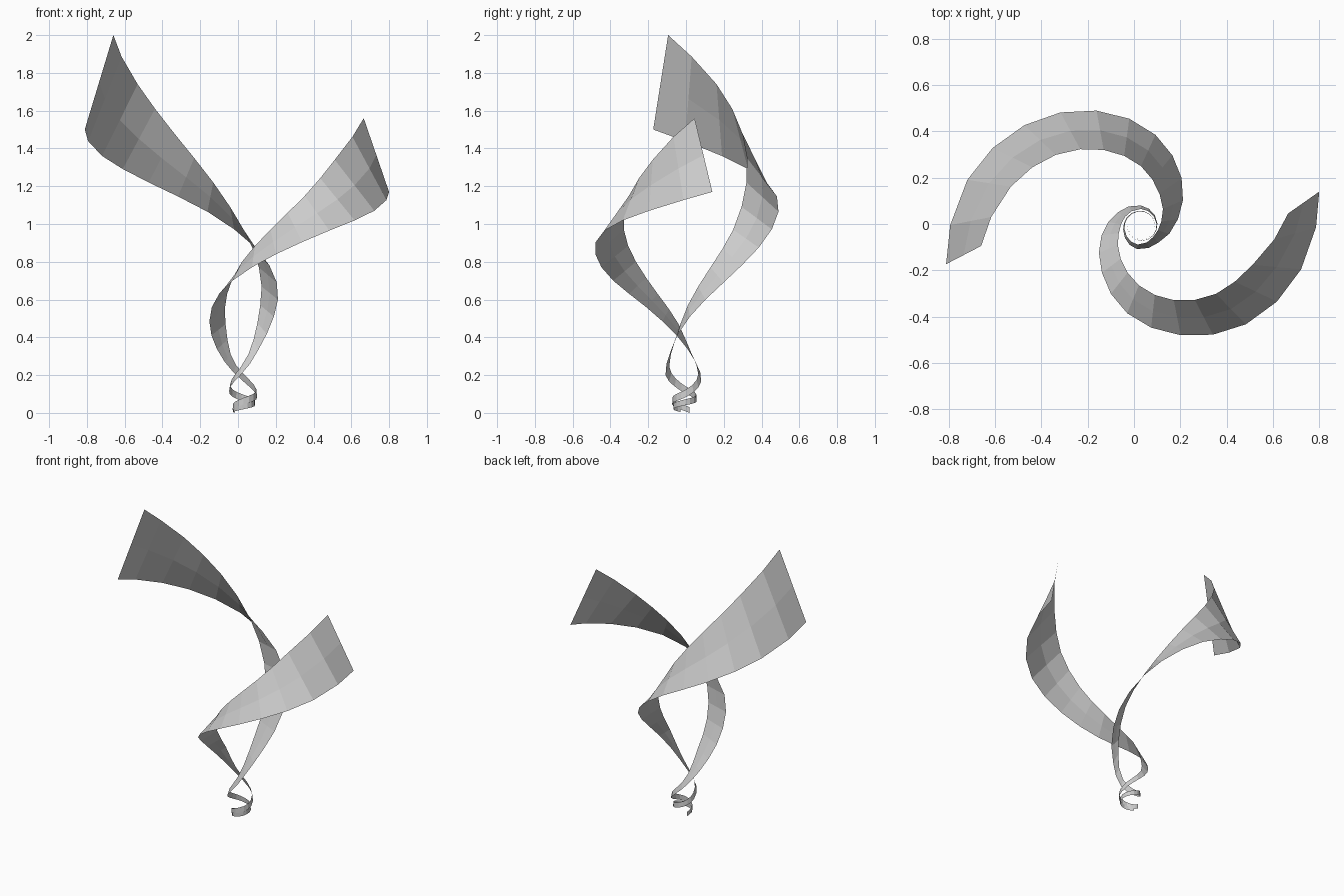
import bpy
import bmesh
import math
from mathutils import Vector

default_cube = bpy.data.objects.get("Cube")
if default_cube:
    bpy.data.objects.remove(default_cube, do_unlink=True)

# One plain grey for both ribbons
grey = bpy.data.materials.new("light grey")
grey.use_nodes = True
colour = (0.6, 0.6, 0.6, 1)
grey.diffuse_color = colour
grey.node_tree.nodes["Principled BSDF"].inputs["Base Color"].default_value = colour

AXIS = Vector((0.03, -0.01, 0))


def polar(angle, radius, height):
    """Point around the shared spiral axis, angle in degrees."""
    turn = math.radians(angle)
    return AXIS + Vector((radius * math.cos(turn), radius * math.sin(turn), height))


def spline(before, start, end, after, t):
    """Smooth curve value between start and end."""
    slope_in, slope_out = (end - before) / 2, (after - start) / 2
    bend = 3 * (end - start) - 2 * slope_in - slope_out
    twist = 2 * (start - end) + slope_in + slope_out
    return start + t * (slope_in + t * (bend + t * twist))


def resample(keys):
    """Fill in the stations between the key cross-sections."""
    stations = []
    last = len(keys) - 1
    for i in range(last):
        around = [keys[max(0, i - 1)], keys[i], keys[i + 1], keys[min(last, i + 2)]]
        steps = max(2, round(abs(keys[i][0] - keys[i + 1][0]) / 24))
        for step in range(steps):
            stations.append([spline(*column, step / steps) for column in zip(*around)])
    stations.append(keys[last])
    return stations


def build_ribbon(name, keys):
    """Two strips of faces side by side, swept along the spiral."""
    bm = bmesh.new()
    rows = []
    for station in resample(keys):
        lower, upper = polar(*station[:3]), polar(*station[3:])
        middle = (lower + upper) / 2
        rows.append([bm.verts.new(point) for point in (lower, middle, upper)])
    for row, following in zip(rows, rows[1:]):
        for strip in range(2):
            bm.faces.new((row[strip], row[strip + 1],
                          following[strip + 1], following[strip]))
    bmesh.ops.recalc_face_normals(bm, faces=bm.faces)
    mesh = bpy.data.meshes.new(name)
    bm.to_mesh(mesh)
    bm.free()
    mesh.materials.append(grey)
    ribbon = bpy.data.objects.new(name, mesh)
    bpy.context.collection.objects.link(ribbon)
    return ribbon


# Each key: lower edge angle, radius, height, then the same for the upper edge
tall_keys = [
    (191, .857, 1.5, 187, .695, 2),
    (165, .776, 1.36, 163, .587, 1.74),
    (139, .666, 1.22, 140, .48, 1.48),
    (111, .535, 1.065, 116, .367, 1.22),
    (81, .4, .875, 90, .26, .97),
    (50, .273, .69, 60, .161, .77),
    (11, .163, .51, 13, .09, .57),
    (-43, .103, .33, -41, .07, .39),
    (-100, .1, .2, -100, .08, .245),
    (-170, .078, .115, -170, .072, .155),
    (-260, .068, .065, -260, .065, .1),
    (-380, .06, .035, -380, .06, .065),
    (-520, .056, .005, -520, .056, .03),
]
short_keys = [
    (11, .784, 1.17, 5, .638, 1.56),
    (-15, .716, 1.07, -19, .51, 1.34),
    (-43, .62, .965, -42, .436, 1.15),
    (-70, .5, .84, -66, .349, .97),
    (-99, .38, .7, -92, .255, .8),
    (-130, .262, .56, -122, .165, .63),
    (-167, .175, .41, -163, .1, .47),
    (-211, .117, .27, -211, .08, .31),
    (-270, .09, .165, -270, .075, .205),
    (-350, .072, .085, -350, .068, .125),
    (-450, .063, .045, -450, .062, .08),
    (-570, .057, 0, -570, .057, .03),
]

build_ribbon("tall_ribbon", tall_keys)
build_ribbon("short_ribbon", short_keys)
